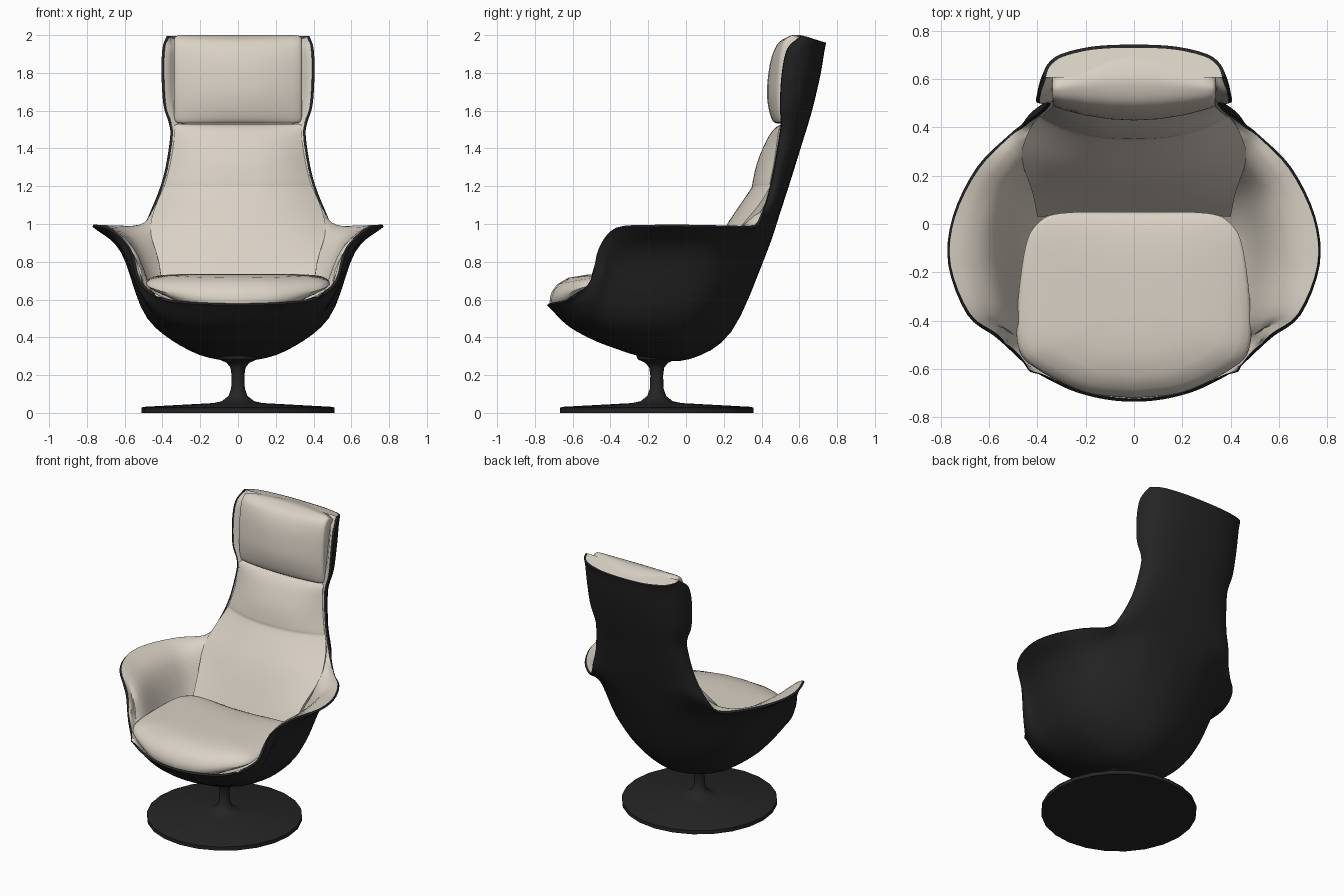
import bpy, bmesh, math
from mathutils import Vector

if "Cube" in bpy.data.objects:
    bpy.data.objects.remove(bpy.data.objects["Cube"])


def material(name, rgb):
    m = bpy.data.materials.new(name)
    m.diffuse_color = (*rgb, 1)
    m.use_nodes = True
    m.node_tree.nodes["Principled BSDF"].inputs["Base Color"].default_value = m.diffuse_color
    return m


BLACK = material("charcoal", (0.018, 0.018, 0.018))
CREAM = material("cream leather", (0.70, 0.64, 0.56))


def spline(pts, n):
    """Catmull-Rom through the points, n steps per segment."""
    p = [Vector(q) for q in pts]
    p = [2 * p[0] - p[1]] + p + [2 * p[-1] - p[-2]]
    out = []
    for a, b, c, d in zip(p, p[1:], p[2:], p[3:]):
        for k in range(n):
            t = k / n
            out.append(0.5 * (2 * b + (c - a) * t + (2 * a - 5 * b + 4 * c - d) * t * t
                              + (3 * b - a - 3 * c + d) * t ** 3))
    return out + [p[-2]]


def mirrored(half):
    """Centre-to-right points -> full left-to-right list."""
    return [Vector((-v[0], v[1], v[2])) for v in reversed(half[1:])] + [Vector(v) for v in half]


def loft(name, rows, mat, wrap=False, thickness=0, offset=-1, puff=None):
    bm = bmesh.new()
    g = [[bm.verts.new(p) for p in r] for r in rows]
    w = len(g[0])
    for a, b in zip(g, g[1:]):
        for j in range(w if wrap else w - 1):
            k = (j + 1) % w
            bm.faces.new((a[j], a[k], b[k], b[j]))
    if wrap:
        bm.faces.new(g[0])
        bm.faces.new(g[-1])
        bmesh.ops.recalc_face_normals(bm, faces=bm.faces)
    if puff:
        bm.normal_update()
        moves = [(v, v.normal * puff(i / (len(g) - 1), j / (w - 1)))
                 for i, r in enumerate(g) for j, v in enumerate(r)]
        for v, d in moves:
            v.co += d
        bm.faces.new(g[-1])  # closes the padding at the top
    me = bpy.data.meshes.new(name)
    bm.to_mesh(me)
    bm.free()
    me.materials.append(mat)
    ob = bpy.data.objects.new(name, me)
    bpy.context.collection.objects.link(ob)
    bpy.ops.object.select_all(action='DESELECT')
    ob.select_set(True)
    bpy.context.view_layer.objects.active = ob
    if thickness:
        m = ob.modifiers.new("thickness", 'SOLIDIFY')
        m.thickness, m.offset = thickness, offset
        bpy.ops.object.modifier_apply(modifier=m.name)
    bpy.ops.object.shade_smooth_by_angle(angle=math.radians(40))
    return ob


# shell: cross-sections from the front lip, under the seat, to the shoulders
bowl = [
    [(0, -.735, .57), (.12, -.725, .572), (.24, -.695, .577), (.34, -.65, .586), (.43, -.60, .602)],
    [(0, -.63, .465), (.19, -.61, .475), (.36, -.56, .51), (.47, -.53, .59), (.53, -.505, .70)],
    [(0, -.52, .40), (.21, -.505, .42), (.41, -.475, .495), (.535, -.46, .67), (.58, -.462, .87)],
    [(0, -.40, .35), (.22, -.39, .375), (.44, -.38, .49), (.575, -.38, .80), (.69, -.375, .972)],
    [(0, -.20, .29), (.24, -.18, .33), (.48, -.17, .50), (.62, -.17, .85), (.768, -.17, .985)],
    [(0, .02, .285), (.26, .02, .35), (.48, .02, .54), (.61, .03, .86), (.75, .03, .985)],
    [(0, .24, .43), (.24, .22, .50), (.44, .18, .64), (.56, .18, .86), (.65, .235, .983)],
    [(0, .42, .83), (.22, .405, .86), (.375, .355, .91), (.455, .345, .955), (.515, .37, .985)],
]
# backrest and wings: rim height, spine y, rim x, rim y, spine drop
back = [(1.08, .505, .458, .415, 0), (1.25, .56, .395, .46, 0), (1.45, .622, .360, .495, 0),
        (1.53, .647, .365, .505, 0), (1.63, .675, .395, .50, 0), (1.80, .712, .405, .51, .01),
        (1.93, .732, .400, .54, .02), (1.995, .742, .378, .61, .035)]
stations = bowl + [
    [(fx * xr, ys - fy * (ys - yr), zr - drop * (1 - fy))
     for fx, fy in ((0, 0), (.45, .06), (.8, .3), (.95, .63), (1, 1))]
    for zr, ys, xr, yr, drop in back]
columns = [spline(c, 4) for c in zip(*stations)]
surface = [spline(mirrored(list(r)), 5) for r in zip(*columns)]
loft("shell", surface, BLACK, thickness=.014, offset=1)


# padded lining, bulging inward away from the rim
def lining_depth(s, t):
    e = min(1, min(t, 1 - t) / .1)
    top = 1 if s < .95 else (1 - s) / .05
    return .0135 + .042 * math.sqrt(max(0, e)) * min(1, s / .2) * top


loft("lining", surface, CREAM, puff=lining_depth)

# seat cushion: domed rings inside an outline
half = spline([(0, -.722, 0), (.2, -.697, 0), (.39, -.607, 0), (.475, -.52, 0), (.482, -.35, 0),
               (.45, -.10, 0), (.40, 0, 0), (.30, .045, 0), (0, .05, 0)], 5)
outline = half + [Vector((-p.x, p.y, 0)) for p in reversed(half[1:-1])]
rings = []
for s, h in ((.8, -.6), (.97, -.2), (1, 0), (.995, .18), (.97, .38), (.9, .63), (.75, .86),
             (.5, .97), (.25, 1), (.03, 1)):
    ring = []
    for p in outline:
        edge = .585 + .06 * (p.x / .48) ** 2 + .1 * (p.y + .725) / .78
        ring.append((p.x * s, -.33 + (p.y + .33) * s, edge + h * (.736 - edge)))
    rings.append(ring)
loft("seat_cushion", rings, CREAM, wrap=True)

# back cushion: height, centre y, half width, edge y
levels = [(z, yc, w, ye) for z, yc, w, ye in (
    (.64, .04, .40, .03), (.80, .115, .42, .13), (.97, .20, .465, .275), (1.10, .285, .435, .385),
    (1.19, .345, .395, .44), (1.22, .352, .383, .445), (1.32, .375, .358, .465),
    (1.42, .415, .342, .48), (1.49, .455, .335, .49), (1.525, .50, .335, .505),
    (1.53, .58, .33, .52))]
rows = [[(w * k / 12, yc + (ye - yc) * abs(k / 12) ** 2.5, z) for k in range(-12, 13)]
        for z, yc, w, ye in levels]
rows = list(zip(*[spline(c, 3) for c in zip(*rows)]))
loft("back_cushion", rows, CREAM, thickness=.03)

# headrest: side profile swept across, curved to match the shell behind
profile = spline([(.60, 1.55, 0), (.49, 1.532, 0), (.452, 1.56, 0), (.43, 1.66, 0),
                  (.432, 1.76, 0), (.452, 1.88, 0), (.495, 1.965, 0), (.57, 1.998, 0),
                  (.63, 1.995, 0), (.715, 1.965, 0)], 4)
slices = []
for x, k in ((.338, .9), (.334, .95), (.322, .985), (.29, 1), (.2, 1), (.1, 1), (0, 1)):
    ring = []
    for p in profile:
        f = (p.x - .43) / .27
        y = p.x + x * x * (.5 * (1 - f) - .8 * f)
        ring.append((x, .58 + (y - .58) * k, 1.77 + (p.y - 1.77) * k))
    slices.append(ring)
slices = [[(-x, y, z) for x, y, z in r] for r in slices] + slices[-2::-1]
loft("headrest_cushion", slices, CREAM, wrap=True)

# pedestal: turned disc and stem
lathe = [(.512, 0), (.512, .027), (.50, .032), (.13, .052), (.085, .062), (.05, .09), (.036, .13),
         (.034, .20), (.04, .24), (.06, .265), (.10, .283), (.11, .31)]
N = 24
loft("pedestal", [[(r * math.cos(2 * math.pi * k / N), -.155 + r * math.sin(2 * math.pi * k / N), z)
                   for k in range(N)] for r, z in lathe], BLACK, wrap=True)
